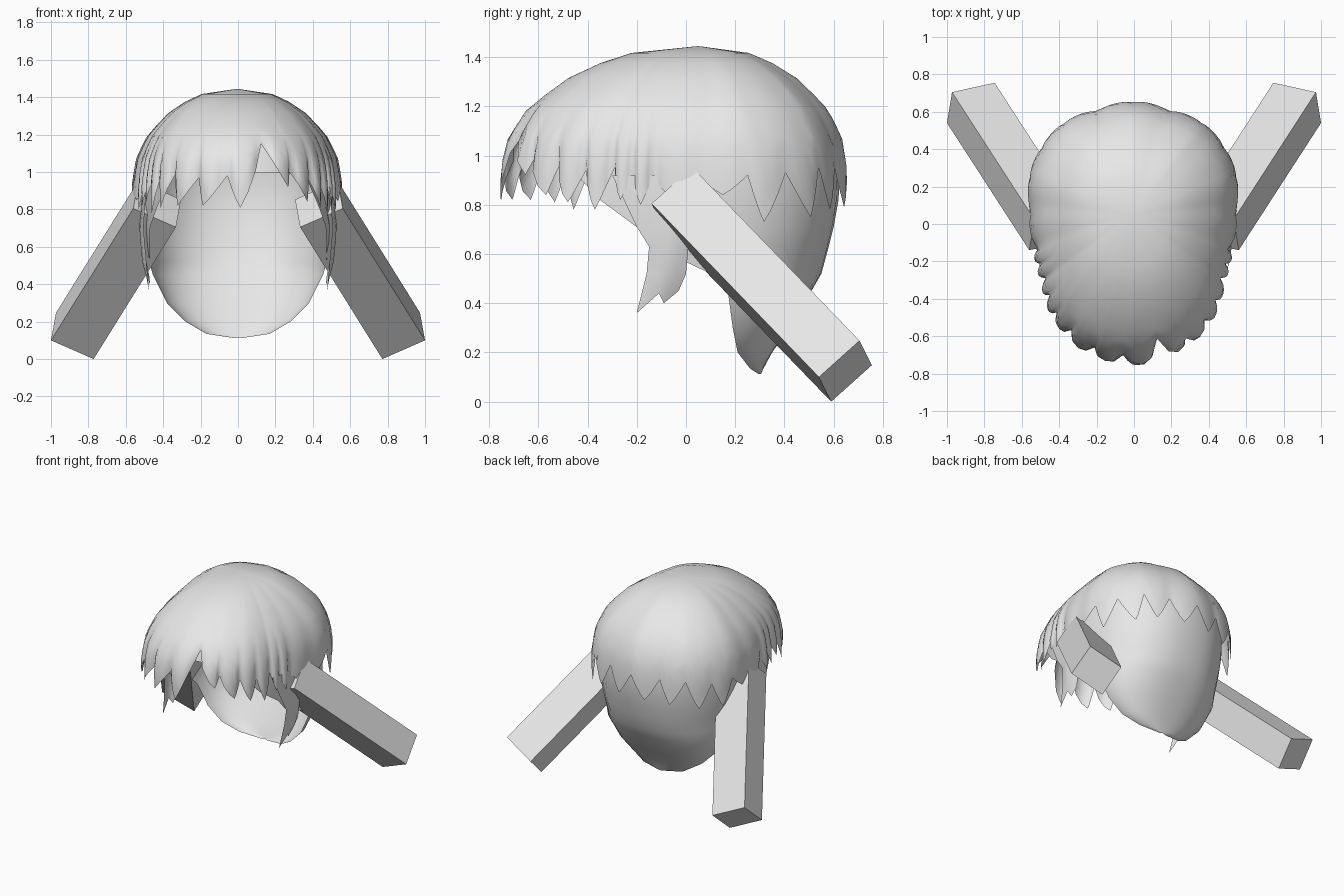
import bpy, bmesh, math
from mathutils import Vector

if "Cube" in bpy.data.objects:
    bpy.data.objects.remove(bpy.data.objects["Cube"])

mat = bpy.data.materials.new("light_grey")
mat.diffuse_color = (0.8, 0.8, 0.8, 1)
mat.use_nodes = True
mat.node_tree.nodes["Principled BSDF"].inputs["Base Color"].default_value = mat.diffuse_color


def make(name, verts, faces, smooth=True):
    bm = bmesh.new()
    vs = [bm.verts.new(v) for v in verts]
    for f in faces:
        bm.faces.new([vs[i] for i in f])
    bmesh.ops.remove_doubles(bm, verts=bm.verts, dist=0.0005)
    bmesh.ops.recalc_face_normals(bm, faces=bm.faces)
    me = bpy.data.meshes.new(name)
    bm.to_mesh(me)
    bm.free()
    me.materials.append(mat)
    ob = bpy.data.objects.new(name, me)
    bpy.context.collection.objects.link(ob)
    if smooth:
        for p in me.polygons:
            p.use_smooth = True
    return ob


def grid(rows, closed=False):
    n = len(rows[0])
    verts = [p for r in rows for p in r]
    faces = []
    for i in range(len(rows) - 1):
        for j in range(n if closed else n - 1):
            k = (j + 1) % n
            faces.append((i * n + j, i * n + k, (i + 1) * n + k, (i + 1) * n + j))
    return verts, faces


def lerp(pts, x):
    if x <= pts[0][0]:
        return pts[0][1]
    for (a, b), (c, d) in zip(pts, pts[1:]):
        if x <= c:
            return b + (d - b) * (x - a) / (c - a)
    return pts[-1][1]


# Plan outline of half the hair, and the falling profile (drop -> radius share)
CY, TOP = 0.05, 1.445
half = [(0, -.75), (.18, -.715), (.3, -.65), (.43, -.5), (.49, -.3), (.53, -.1),
        (.55, .1), (.555, .24), (.48, .42), (.37, .54), (.18, .61), (0, .655)]
outline = [(math.degrees(math.atan2(x, CY - y)), math.hypot(x, y - CY)) for x, y in half]
profile = [(0, 0), (.028, .34), (.07, .5), (.13, .66), (.2, .78), (.265, .87), (.375, .96), (.5, 1)]


def dome_point(ang, drop, k=1.0):
    r = lerp(outline, abs(ang)) * lerp(profile, drop) * k
    a = math.radians(ang)
    return Vector((r * math.sin(a) - .005, CY - r * math.cos(a), TOP - drop))


# Hair locks: start angle, valley height at start, tip height, tip position in lock
locks = [(-180, .95, .79, .5), (-160, .95, .78, .4), (-143, .95, .75, .5), (-126, .92, .74, .5),
         (-110, .92, .84, .5), (-90, .92, .82, .5), (-70, .91, .80, .6), (-62, .94, .82, .5),
         (-54, .95, .84, .5), (-46, .96, .78, .5), (-38, .97, .81, .3), (-28, .99, .82, .25),
         (-16, .97, .82, .2), (-4, .98, .81, .35), (11, 1.15, .92, .85), (23, 1.0, .84, .75),
         (34, .96, .81, .6), (44, .94, .78, .5), (54, .95, .82, .5), (62, .92, .80, .5),
         (70, .91, .82, .5), (90, .92, .84, .5), (110, .92, .73, .4), (126, .93, .75, .7),
         (143, .95, .78, .5), (160, .95, .79, .5), (180, .95, 0, 0)]

# Outer hair cap with hanging pointed locks
columns = []
for (a0, v0, tip, tp), (a1, v1, _, _) in zip(locks, locks[1:]):
    us = sorted([0, tp * .35, tp * .7, tp, tp + (1 - tp) * .3, tp + (1 - tp) * .65])
    for u in us:
        d, v = ((tp - u) / tp, v0) if u < tp else ((u - tp) / (1 - tp), v1)
        edge = tip + (v - tip) * d ** 1.2
        ang = a0 + (a1 - a0) * u
        col = [dome_point(ang, q) for q, _ in profile[:5]]
        depth = .055 if abs(ang) < 75 else .012
        for s in (.15, .3, .45, .6, .8, 1):
            drop = .2 + (TOP - edge - .2) * s
            col.append(dome_point(ang, drop, 1.01 - depth * s * s * abs(2 * u - 1) ** 2))
        columns.append(col)
rows = [list(r) for r in zip(*columns)]
v, f = grid(rows, True)
n = len(columns)
f = f[n:]
f += [(0, n + j, n + (j + 1) % n) for j in range(n)]
make("hair_cap", v, f)

# Inner scalp under the fringe
rows = []
for q, _ in profile[1:6] + [(.43, 0)]:
    row = []
    for j in range(32):
        p = dome_point(-180 + 360 * j / 32, q, .93)
        if p.y < 0:
            p.y *= .74
        p.z -= .02
        row.append(p)
    rows.append(row)
v, f = grid(rows, True)
make("inner_scalp", v, f + [tuple(range(32))])

# Back hair shell, open at the front: height, half width, front edge y, back y
levels = [(1.06, .49, -.49, .61), (.95, .505, -.47, .625), (.82, .505, -.35, .62), (.71, .50, -.2, .60),
          (.63, .49, -.13, .58), (.52, .475, .1, .55), (.45, .455, .17, .51), (.3, .38, .19, .42),
          (.2, .28, .21, .35), (.135, .17, .26, .315), (.112, .02, .295, .305)]
rows = []
for z, w, fy, by in levels:
    c = max(fy, .1)
    a0 = math.asin((fy - c) / .8)
    row = []
    for j in range(25):
        a = a0 + (math.pi - 2 * a0) * j / 24
        s = math.sin(a)
        sx = math.copysign(abs(math.cos(a)) ** .85, math.cos(a))
        row.append((w * sx, c + s * ((by - c) if s > 0 else .8), z))
    rows.append(row)
make("back_hair", *grid(rows))

# Side locks in front of the ears: height, front y, back y, x
strands = [(.92, -.30, .10, .49), (.71, -.20, .06, .505), (.63, -.15, .01, .50), (.52, -.16, 0, .49)]
for side, tag in ((1, "right"), (-1, "left")):
    rows = [[(side * (x + .022 * math.sin(math.pi * t / 4)), y0 + (y1 - y0) * t / 4, z)
             for t in range(5)] for z, y0, y1, x in strands]
    v, f = grid(rows)
    b = len(v)
    v += [(side * .475, -.2, .36), (side * .49, -.11, .44), (side * .47, -.09, .40), (side * .475, -.03, .45)]
    f += [(15, 16, b + 1, b), (16, 17, b + 1), (17, 18, b + 2, b + 1), (18, 19, b + 3, b + 2)]
    make(tag + "_side_lock", v, f)

    # Slanted square tail
    o, e1, e2, l = (Vector(p) for p in ((.772, .59, 0), (.228, -.05, .10), (-.027, .165, .148), (-.44, -.68, .705)))
    pts = [o + e1 * i + e2 * j + l * k for k in (0, 1) for i, j in ((0, 0), (1, 0), (1, 1), (0, 1))]
    for p in pts:
        p.x *= side
    make(tag + "_tail", pts, [(0, 1, 2, 3), (4, 5, 6, 7)] +
         [(i, (i + 1) % 4, (i + 1) % 4 + 4, i + 4) for i in range(4)], smooth=False)
